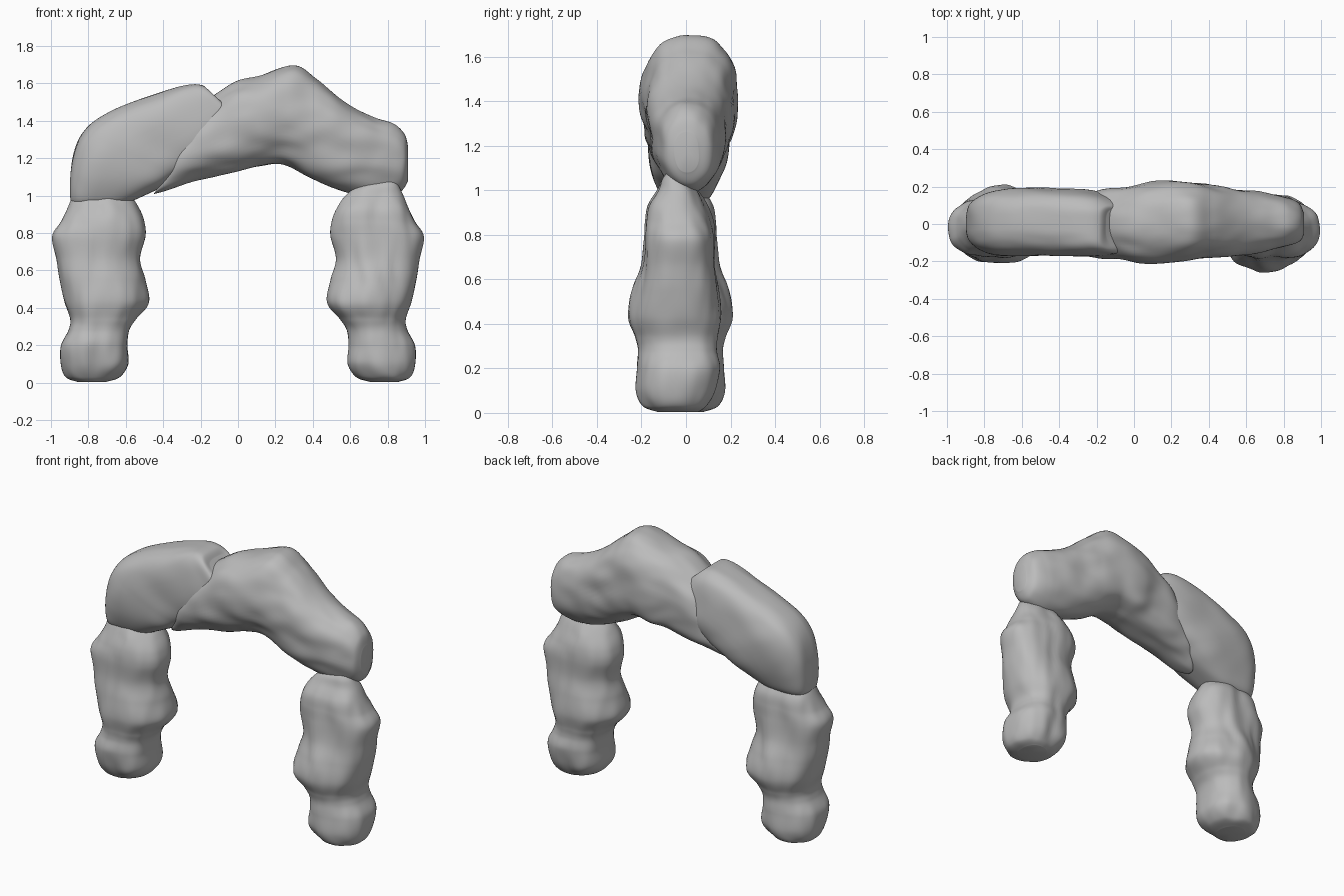
import bpy, bmesh, math
from mathutils import Vector, noise

if "Cube" in bpy.data.objects:
    bpy.data.objects.remove(bpy.data.objects["Cube"])

stone = bpy.data.materials.new("grey stone")
stone.diffuse_color = (0.5, 0.5, 0.5, 1)
stone.use_nodes = True
stone.node_tree.nodes["Principled BSDF"].inputs["Base Color"].default_value = stone.diffuse_color
SIDES, STEPS = 72, 10


def catmull(a, b, c, d, t):
    return [0.5 * (2*q + (r - p)*t + (2*p - 5*q + 4*r - s)*t*t + (3*q - p - 3*r + s)*t**3)
            for p, q, r, s in zip(a, b, c, d)]


def rock(name, sections, power, grain, seed, rough=0.02, turn=False):
    """Loft slanted sections: (x0, z0, x1, z1, ymin, ymax), smoothed and weathered."""
    n = len(sections)
    rows = []
    for i in range(n - 1):
        pts = [sections[min(max(i + k, 0), n - 1)] for k in (-1, 0, 1, 2)]
        rows += [catmull(*pts, j / STEPS) for j in range(STEPS)]
    rows.append(sections[-1])
    bm = bmesh.new()
    rings = []
    for x0, z0, x1, z1, ya, yb in rows:
        ring = []
        size = min(1, (yb - ya) / 0.25)
        mid = Vector(((x0 + x1) / 2, (ya + yb) / 2, (z0 + z1) / 2))
        for k in range(SIDES):
            a = 2 * math.pi * k / SIDES
            c, s = math.cos(a), math.sin(a)
            u = math.copysign(abs(c) ** (2 / power), c)
            v = math.copysign(abs(s) ** (2 / power), s)
            p = mid + Vector((u * (x1 - x0) / 2, v * (yb - ya) / 2, u * (z1 - z0) / 2))
            # Weathered grooves stretched along the grain of the rock
            q = Vector((p.x * grain[0], p.y * grain[1], p.z * grain[2])) + Vector((seed, seed, seed))
            d = noise.noise(q) + 0.4 * noise.noise(q * 2.1)
            p += (p - mid).normalized() * d * rough * size * (0.35 + 0.65 * abs(s))
            p.z = max(p.z, 0)
            if turn:
                p = Vector((-p.x, -p.y - 0.05, p.z))
            ring.append(bm.verts.new(p))
        rings.append(ring)
    for r0, r1 in zip(rings, rings[1:]):
        for k in range(SIDES):
            m = (k + 1) % SIDES
            bm.faces.new((r0[k], r0[m], r1[m], r1[k]))
    for ring in (rings[0], rings[-1]):
        centre = bm.verts.new(sum((v.co for v in ring), Vector()) / SIDES)
        for k in range(SIDES):
            bm.faces.new((ring[k], ring[(k + 1) % SIDES], centre))
    bmesh.ops.recalc_face_normals(bm, faces=bm.faces)
    for f in bm.faces:
        f.smooth = True
    me = bpy.data.meshes.new(name)
    bm.to_mesh(me)
    bm.free()
    me.materials.append(stone)
    ob = bpy.data.objects.new(name, me)
    bpy.context.collection.objects.link(ob)
    return ob


# Upright stones: z, xmin, xmax, ymin, ymax; the left one is the same rock turned round
upright = [
    (0.005, .70, .86, -.12, .06), (0.03, .63, .925, -.18, .09), (0.10, .585, .95, -.22, .13),
    (0.20, .59, .95, -.215, .15), (0.28, .58, .91, -.205, .135), (0.34, .545, .90, -.22, .14),
    (0.43, .48, .93, -.25, .16), (0.55, .50, .955, -.23, .15), (0.66, .525, .97, -.20, .135),
    (0.78, .495, .995, -.185, .135), (0.86, .50, .95, -.18, .12), (0.93, .525, .915, -.17, .09),
    (1.00, .57, .885, -.13, .05), (1.05, .64, .86, -.11, .01), (1.085, .75, .84, -.08, -.03)]
upright = [(a, z, b, z, c, d) for z, a, b, c, d in upright]
rock("right_upright", upright, 2.3, (8, 8, 2.5), 3.7)
rock("left_upright", upright, 2.3, (8, 8, 2.5), 3.7, turn=True)

# Left lintel, rising from the left upright
rock("left_lintel", [
    (-.84, .94, -.66, .94, -.05, .05), (-.895, .98, -.58, .965, -.11, .11),
    (-.885, 1.2, -.42, 1.04, -.16, .17), (-.82, 1.35, -.32, 1.10, -.17, .19),
    (-.68, 1.45, -.22, 1.15, -.165, .19), (-.45, 1.54, -.12, 1.22, -.165, .185),
    (-.28, 1.59, -.03, 1.32, -.16, .15), (-.19, 1.59, .0, 1.40, -.15, .11),
    (-.15, 1.55, -.02, 1.45, -.10, .08)], 3.2, (3, 9, 3), 8.2, 0.014)

# Right lintel, peaked and tapering to the right upright
rock("right_lintel", [
    (-.45, 1.01, -.40, 1.08, -.05, .04), (-.38, 1.03, -.34, 1.25, -.13, .12),
    (-.22, 1.075, -.22, 1.45, -.175, .17), (0, 1.13, -.03, 1.60, -.20, .21),
    (.12, 1.155, .12, 1.645, -.205, .245), (.24, 1.165, .30, 1.695, -.195, .235),
    (.38, 1.10, .42, 1.62, -.18, .22), (.52, 1.04, .56, 1.51, -.165, .185),
    (.66, 1.0, .72, 1.425, -.15, .155), (.77, .99, .83, 1.385, -.13, .135),
    (.87, 1.02, .89, 1.33, -.10, .11), (.91, 1.08, .91, 1.26, -.05, .06)],
    2.3, (3, 8, 5), 5.4, 0.025)
